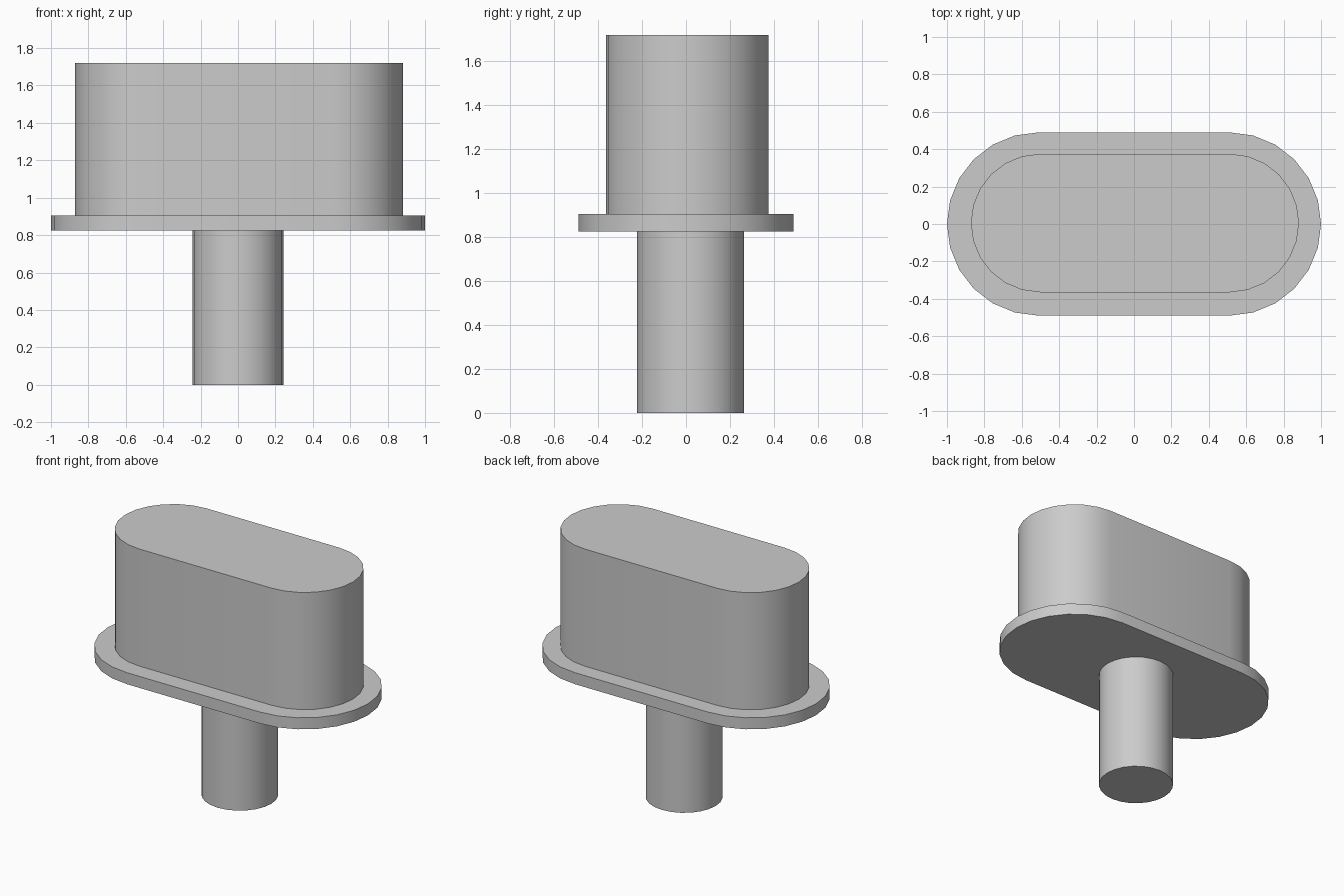
import bpy
import bmesh
from math import pi, cos, sin, radians

cube = bpy.data.objects.get("Cube")
if cube:
    bpy.data.objects.remove(cube, do_unlink=True)

grey = bpy.data.materials.new("light grey")
grey.use_nodes = True
colour = (0.6, 0.6, 0.6, 1)
grey.diffuse_color = colour
grey.node_tree.nodes["Principled BSDF"].inputs["Base Color"].default_value = colour


def rounded_outline(half_straight, radius, steps=12):
    """Two half circles joined by straight sides; a circle if half_straight is 0."""
    points = []
    for side in (1, -1):
        last = steps + 1 if half_straight else steps
        for i in range(last):
            a = -pi / 2 + pi * i / steps
            points.append((side * (half_straight + radius * cos(a)), side * radius * sin(a)))
    return points


def extruded(name, outline, centre, bottom, top):
    bm = bmesh.new()
    base = bm.faces.new([bm.verts.new((x + centre[0], y + centre[1], bottom)) for x, y in outline])
    result = bmesh.ops.extrude_face_region(bm, geom=[base], use_keep_orig=True)
    verts = [g for g in result["geom"] if isinstance(g, bmesh.types.BMVert)]
    bmesh.ops.translate(bm, verts=verts, vec=(0, 0, top - bottom))
    bmesh.ops.recalc_face_normals(bm, faces=bm.faces)
    mesh = bpy.data.meshes.new(name)
    bm.to_mesh(mesh)
    bm.free()
    mesh.materials.append(grey)
    obj = bpy.data.objects.new(name, mesh)
    bpy.context.collection.objects.link(obj)
    bpy.ops.object.select_all(action='DESELECT')
    obj.select_set(True)
    bpy.context.view_layer.objects.active = obj
    bpy.ops.object.shade_smooth_by_angle(angle=radians(30))
    return obj


# Round stem, flat flange and tall rounded block
extruded("stem", rounded_outline(0, 0.243), (0, 0.02), 0, 0.825)
extruded("flange", rounded_outline(0.51, 0.49), (0, 0), 0.825, 0.905)
extruded("upper_block", rounded_outline(0.507, 0.37), (0.005, 0.005), 0.905, 1.72)
